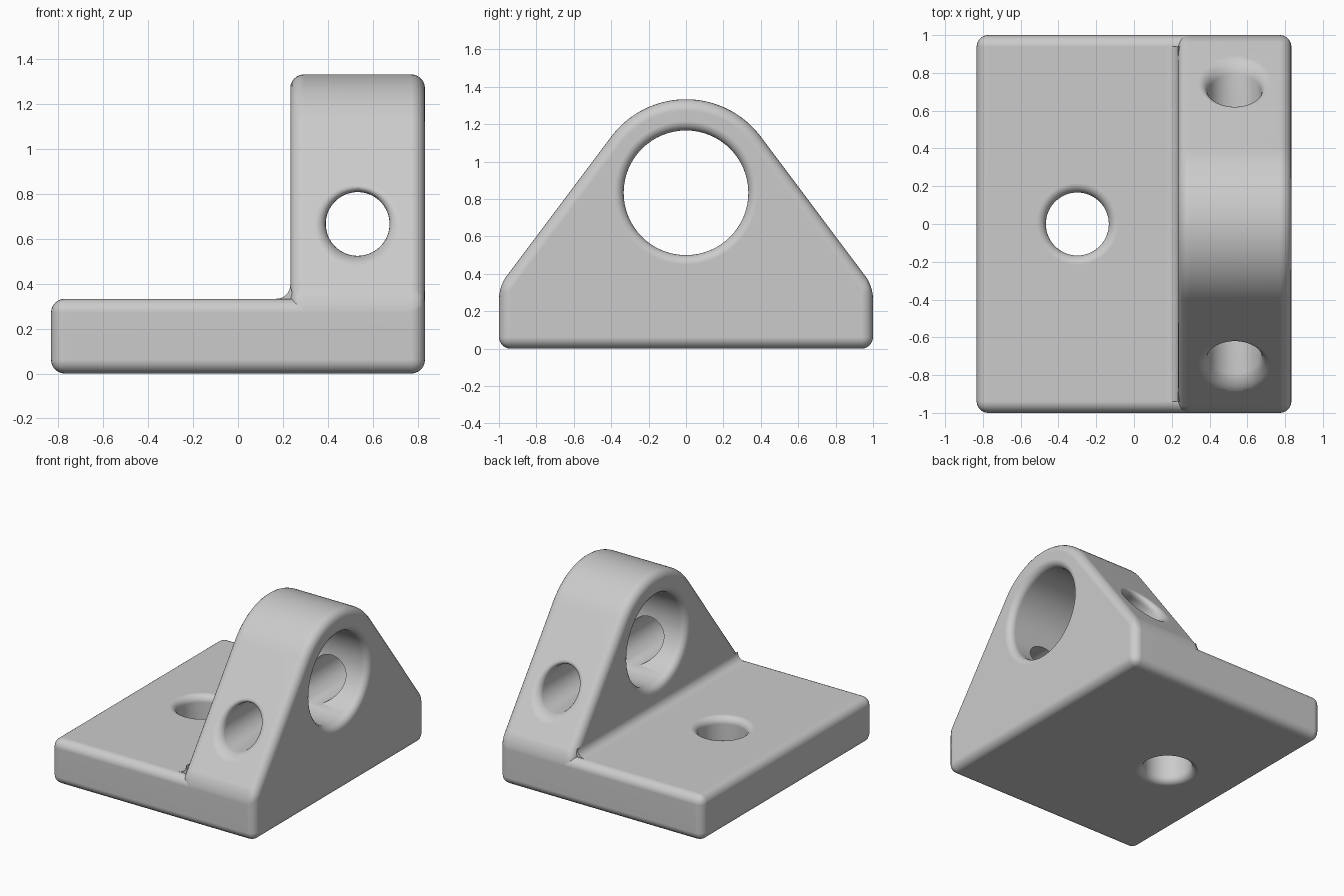
import bpy, bmesh
from math import sin, cos, pi, radians
from mathutils import Vector

old = bpy.data.objects.get("Cube")
if old:
    bpy.data.objects.remove(old, do_unlink=True)

grey = bpy.data.materials.new("plain_grey")
grey.use_nodes = True
colour = (0.6, 0.6, 0.6, 1)
grey.diffuse_color = colour
grey.node_tree.nodes["Principled BSDF"].inputs["Base Color"].default_value = colour

EDGE = 0.062            # rounding of outer edges
RIM = 0.05              # rounding of hole rims
PLATE_TOP = 1 / 3
HALF_W = 5 / 6
WALL_X = 0.233          # inner face of the upright


def make_object(name, bm):
    bmesh.ops.recalc_face_normals(bm, faces=bm.faces)
    mesh = bpy.data.meshes.new(name)
    bm.to_mesh(mesh)
    bm.free()
    ob = bpy.data.objects.new(name, mesh)
    bpy.context.collection.objects.link(ob)
    mesh.materials.append(grey)
    return ob


def loft(rings):
    """Closed solid through a series of matching point loops."""
    bm = bmesh.new()
    loops = [[bm.verts.new(p) for p in ring] for ring in rings]
    for a, b in zip(loops, loops[1:]):
        for i in range(len(a)):
            j = (i + 1) % len(a)
            bm.faces.new((a[i], a[j], b[j], b[i]))
    bm.faces.new(loops[0])
    bm.faces.new(loops[-1])
    bmesh.ops.recalc_face_normals(bm, faces=bm.faces)
    return bm


def round_edges(bm, keep=lambda e: True):
    edges = [e for e in bm.edges if e.calc_face_angle(0) > 0.5 and keep(e)]
    bmesh.ops.bevel(bm, geom=edges, offset=EDGE, segments=6, profile=0.5,
                    affect='EDGES', clamp_overlap=False)


def hole_cutter(name, entry, centre, normal, u, v):
    """Symmetric tunnel from entry through centre, with flared rims."""
    entry, centre, normal, u, v = map(Vector, (entry, centre, normal, u, v))
    axis = (centre - entry).normalized()
    steps = [(-0.2, RIM)]
    for k in range(7):
        t = k / 6 * pi / 2
        steps.append((RIM * (1 - cos(t)), RIM * (1 - sin(t))))
    rings = []
    for depth, grow in steps:
        c = entry + axis * (depth / abs(axis.dot(normal)))
        gu = u + u.normalized() * grow
        gv = v + v.normalized() * grow
        rings.append([c + gu * cos(i * pi / 32) + gv * sin(i * pi / 32)
                      for i in range(64)])
    far = [[p - 2 * (p - centre).dot(axis) * axis for p in r] for r in rings]
    ob = make_object(name, loft(rings + far[::-1]))
    ob.hide_render = True
    return ob


def cut(ob, cutter):
    mod = ob.modifiers.new("hole", 'BOOLEAN')
    mod.operation = 'DIFFERENCE'
    mod.solver = 'EXACT'
    mod.object = cutter
    bpy.context.view_layer.objects.active = ob
    bpy.ops.object.modifier_apply(modifier=mod.name)
    bpy.data.objects.remove(cutter, do_unlink=True)


def finish(ob):
    bpy.ops.object.select_all(action='DESELECT')
    ob.select_set(True)
    bpy.context.view_layer.objects.active = ob
    bpy.ops.object.shade_smooth_by_angle(angle=radians(30))
    mod = ob.modifiers.new("flat_face_normals", 'WEIGHTED_NORMAL')
    mod.keep_sharp = True


# Base plate, its inner end buried in the upright
end_x = WALL_X + 0.1
bm = loft([[(x, -1, 0), (x, 1, 0), (x, 1, PLATE_TOP), (x, -1, PLATE_TOP)]
           for x in (-HALF_W, end_x)])
round_edges(bm, lambda e: any(v.co.x < 0 for v in e.verts))
base_plate = make_object("base_plate", bm)
cut(base_plate, hole_cutter("plate_hole_cutter", (-0.3, 0, PLATE_TOP),
                            (-0.3, 0, PLATE_TOP / 2), (0, 0, 1),
                            (1 / 6, 0, 0), (0, 1 / 6, 0)))
finish(base_plate)

# Upright: round top with tangent sloping sides
bore_z = 5 / 6
start = radians(36.87)
outline = [(1, 0), (1, PLATE_TOP)]
for i in range(37):
    a = start + (pi - 2 * start) * i / 36
    outline.append((0.5 * cos(a), bore_z + 0.5 * sin(a)))
outline += [(-1, PLATE_TOP), (-1, 0)]
bm = loft([[(x, y, z) for y, z in outline] for x in (WALL_X, HALF_W)])
round_edges(bm)
upright = make_object("upright", bm)

# Cross hole through both slopes, then the large bore
mid_x = (WALL_X + HALF_W) / 2
r = 0.142
cut(upright, hole_cutter("cross_hole_cutter", (mid_x, 0.75, 2 / 3),
                         (mid_x, 0, 2 / 3), (0, 0.8, 0.6),
                         (r, 0, 0), (0, -0.6 * r / 0.8, r)))
cut(upright, hole_cutter("bore_cutter", (HALF_W, 0, bore_z),
                         (mid_x, 0, bore_z), (1, 0, 0),
                         (0, 1 / 3, 0), (0, 0, 1 / 3)))
finish(upright)

# Concave fillet where plate meets upright
section = [(WALL_X + 0.02, PLATE_TOP - 0.02)]
for i in range(9):
    a = i / 8 * pi / 2
    section.append((WALL_X - EDGE + EDGE * sin(a), PLATE_TOP + EDGE - EDGE * cos(a)))
fillet = make_object("inside_fillet", loft([[(x, y, z) for x, z in section]
                                            for y in (-0.94, 0.94)]))
finish(fillet)
